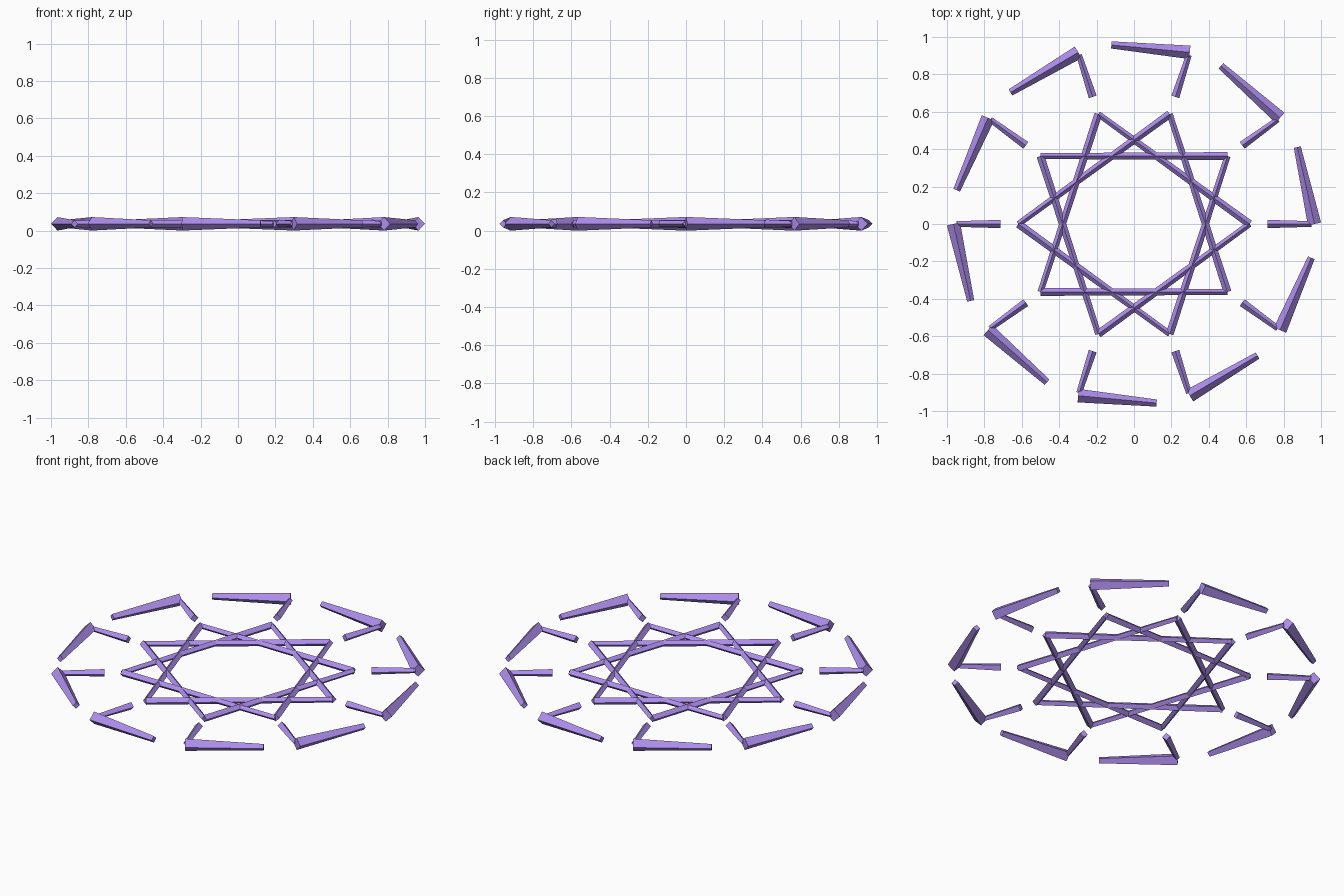
import bpy, math
from mathutils import Vector, Matrix

if "Cube" in bpy.data.objects:
    bpy.data.objects.remove(bpy.data.objects["Cube"])

N = 10          # tenfold symmetry
Z = 0.036       # height of every bar's axis
mat = bpy.data.materials.new("violet")
mat.diffuse_color = (0.42, 0.27, 0.85, 1)
mat.use_nodes = True
mat.node_tree.nodes["Principled BSDF"].inputs["Base Color"].default_value = mat.diffuse_color


def polar(radius, step):
    a = math.radians(36 * step)
    return Vector((radius * math.cos(a), radius * math.sin(a), Z))


def bar(name, start, end, r_start, r_end):
    """Tapered four-sided bar with a ridge on top."""
    d = (end - start).normalized()
    side = Vector((-d.y, d.x, 0))
    up = Vector((0, 0, 1))
    verts = []
    for p, r in ((start, r_start), (end, r_end)):
        verts += [p + side * r, p + up * r, p - side * r, p - up * r]
    faces = [(i, (i + 1) % 4, (i + 1) % 4 + 4, i + 4) for i in range(4)]
    faces += [(3, 2, 1, 0), (4, 5, 6, 7)]
    me = bpy.data.meshes.new(name)
    me.from_pydata(verts, [], [f[::-1] for f in faces])
    me.update()
    me.materials.append(mat)
    ob = bpy.data.objects.new(name, me)
    bpy.context.collection.objects.link(ob)
    return ob


for k in range(N):
    # Ten-pointed star: each bar joins a point to the third one along
    bar(f"star_bar_{k}", polar(0.618, k), polar(0.618, k + 3), 0.021, 0.016)
    # Short radial spoke
    bar(f"spoke_{k}", polar(0.715, k), polar(0.95, k), 0.022, 0.015)
    # Outer ring segment, leaving a gap before the next
    bar(f"rim_bar_{k}", polar(0.965, k), polar(0.965, k + 0.7), 0.036, 0.019)
